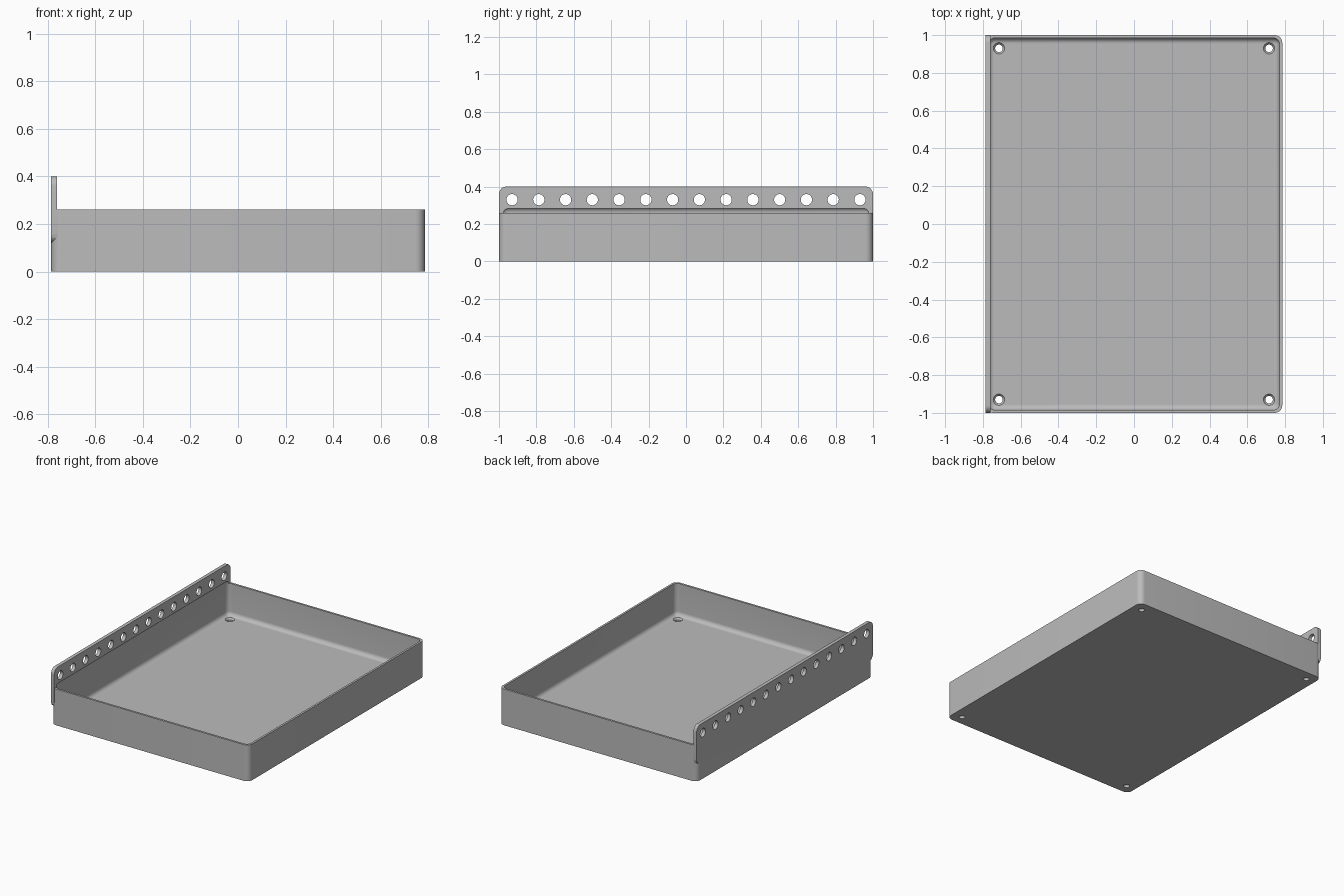
import bpy, bmesh, math
from mathutils import Vector

if "Cube" in bpy.data.objects:
    bpy.data.objects.remove(bpy.data.objects["Cube"])

HALF_X, HALF_Y, WALL, RADIUS = 0.785, 1.0, 0.015, 0.04
RIM, FLOOR, FILLET = 0.26, 0.03, 0.03

grey = bpy.data.materials.new("plain grey")
grey.use_nodes = True
grey.diffuse_color = (0.5, 0.5, 0.5, 1)
grey.node_tree.nodes["Principled BSDF"].inputs["Base Color"].default_value = (0.5, 0.5, 0.5, 1)


def rounded_rect(hx, hy, r, steps=8):
    pts = []
    for k, (sx, sy) in enumerate([(1, 1), (-1, 1), (-1, -1), (1, -1)]):
        for i in range(steps + 1):
            a = math.pi / 2 * (k + i / steps)
            pts.append((sx * (hx - r) + r * math.cos(a), sy * (hy - r) + r * math.sin(a)))
    return pts


def circle(r, cx=0, cy=0, n=32):
    return [(cx + r * math.cos(math.tau * i / n), cy + r * math.sin(math.tau * i / n))
            for i in range(n)]


def loft(name, rings):
    """Skin a stack of equal-length closed rings of 3D points."""
    bm = bmesh.new()
    rows = [[bm.verts.new(p) for p in ring] for ring in rings]
    for a, b in zip(rows, rows[1:]):
        for i in range(len(a)):
            j = (i + 1) % len(a)
            bm.faces.new((a[i], a[j], b[j], b[i]))
    bm.faces.new(rows[0])
    bm.faces.new(rows[-1])
    bmesh.ops.recalc_face_normals(bm, faces=bm.faces[:])
    mesh = bpy.data.meshes.new(name)
    bm.to_mesh(mesh)
    bm.free()
    mesh.materials.append(grey)
    ob = bpy.data.objects.new(name, mesh)
    bpy.context.collection.objects.link(ob)
    return ob


def upright(pts, z):
    return [Vector((x, y, z)) for x, y in pts]


def sideways(pts, x, z0):
    return [Vector((x, y, z0 + z)) for y, z in pts]


def combine(target, tool, operation):
    bpy.context.view_layer.objects.active = target
    mod = target.modifiers.new("combine", 'BOOLEAN')
    mod.operation, mod.object, mod.solver = operation, tool, 'EXACT'
    bpy.ops.object.modifier_apply(modifier=mod.name)
    bpy.data.objects.remove(tool)


# Tray block with rounded upright corners
outline = rounded_rect(HALF_X, HALF_Y, RADIUS)
tray = loft("tray", [upright(outline, 0), upright(outline, RIM)])

# Hanging flange along the left edge, a rounded plate standing above the rim
low, high = 0.12, 0.40
plate = rounded_rect(HALF_Y, (high - low) / 2, RADIUS)
mid = (high + low) / 2
flange = loft("flange", [sideways(plate, -HALF_X, mid), sideways(plate, -HALF_X + 0.025, mid)])
combine(tray, flange, 'UNION')

# Cavity with a filleted floor, and a rounded undercut into the flange
levels = []
for i in range(9):
    a = math.pi / 2 * i / 8
    levels.append((FILLET * (1 - math.sin(a)), FLOOR + FILLET * (1 - math.cos(a))))
levels += [(inset, RIM + FLOOR + FILLET - z) for inset, z in reversed(levels)]
rings = [upright(rounded_rect(HALF_X - WALL - d, HALF_Y - WALL - d, 0.033 - d), z)
         for d, z in levels]
combine(tray, loft("cavity_cutter", rings), 'DIFFERENCE')

# Row of round holes through the flange
for i in range(14):
    hole = circle(0.03, -0.93 + i * 1.86 / 13, 0)
    cutter = loft("hole_cutter", [sideways(hole, x, 0.33) for x in (-0.85, -0.70)])
    combine(tray, cutter, 'DIFFERENCE')

# Countersunk screw holes in the floor corners
for sx in (-1, 1):
    for sy in (-1, 1):
        steps = [(0.02, -0.05), (0.02, 0.018), (0.03, FLOOR), (0.03, 0.05)]
        cutter = loft("screw_cutter", [upright(circle(r, sx * 0.715, sy * 0.93), z)
                                       for r, z in steps])
        combine(tray, cutter, 'DIFFERENCE')

bpy.ops.object.select_all(action='DESELECT')
tray.select_set(True)
bpy.context.view_layer.objects.active = tray
bpy.ops.object.shade_smooth_by_angle(angle=math.radians(30))
